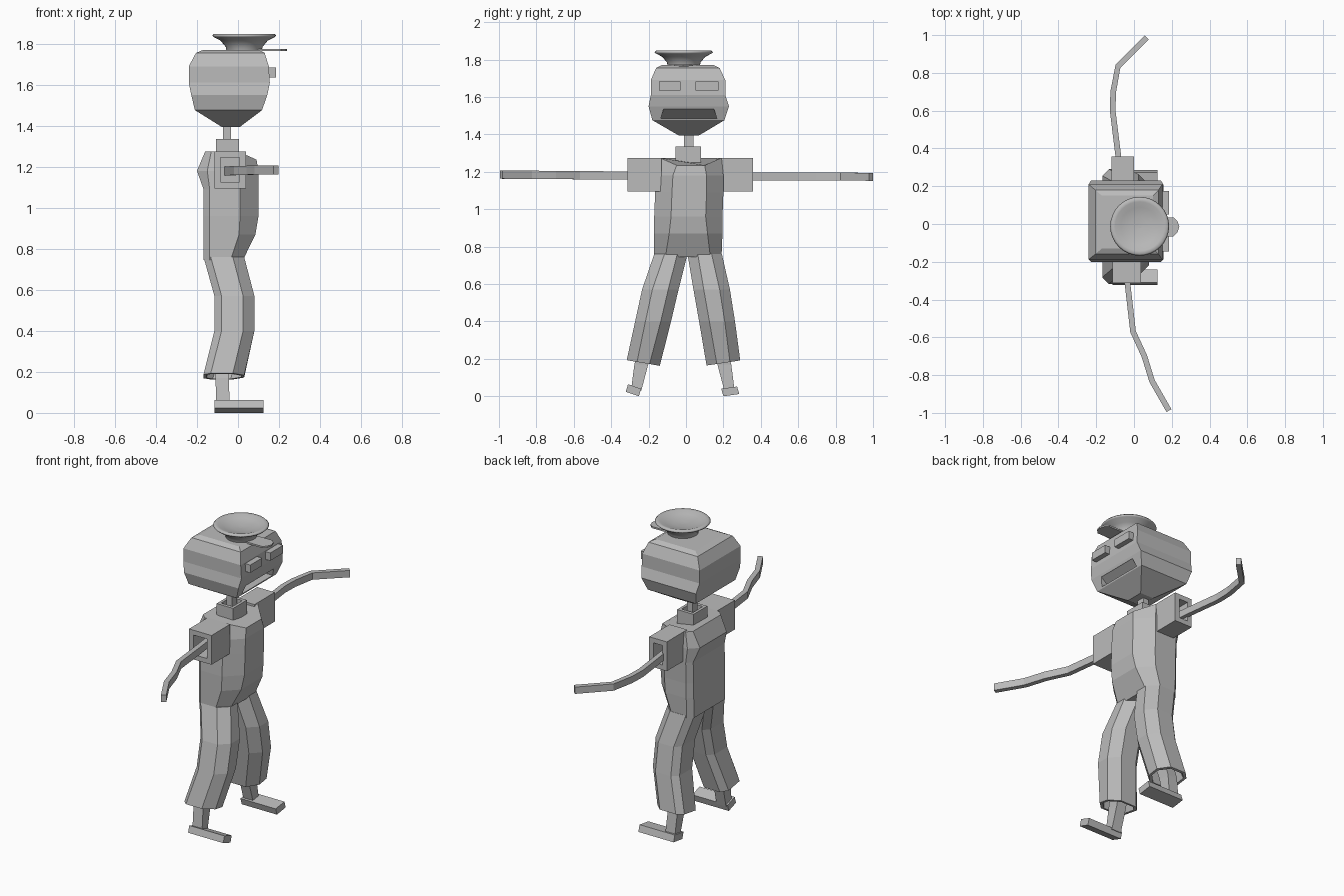
import bpy, bmesh, math
from mathutils import Vector

if "Cube" in bpy.data.objects:
    bpy.data.objects.remove(bpy.data.objects["Cube"])

grey = bpy.data.materials.new("plain grey")
grey.diffuse_color = (0.5, 0.5, 0.5, 1)
grey.use_nodes = True
grey.node_tree.nodes["Principled BSDF"].inputs["Base Color"].default_value = grey.diffuse_color


def finish(name, bm):
    bmesh.ops.recalc_face_normals(bm, faces=bm.faces)
    me = bpy.data.meshes.new(name)
    bm.to_mesh(me)
    bm.free()
    me.materials.append(grey)
    ob = bpy.data.objects.new(name, me)
    bpy.context.collection.objects.link(ob)
    return ob


def loft(name, rings):
    """Skin equal-length rings of points and cap both ends."""
    bm = bmesh.new()
    loops = [[bm.verts.new(p) for p in r] for r in rings]
    n = len(loops[0])
    for a, b in zip(loops, loops[1:]):
        for i in range(n):
            j = (i + 1) % n
            bm.faces.new((a[i], a[j], b[j], b[i]))
    bm.faces.new(loops[0])
    bm.faces.new(loops[-1])
    return finish(name, bm)


def rect(x0, x1, y0, y1, z):
    return [(x0, y0, z), (x1, y0, z), (x1, y1, z), (x0, y1, z)]


def octo(x0, x1, y0, y1, z, back=.03, front=.06, tilt=0):
    """Rectangle with cut corners; tilt raises the +y side."""
    p = [(x0 + back, y0), (x1 - front, y0), (x1, y0 + front), (x1, y1 - front),
         (x1 - front, y1), (x0 + back, y1), (x0, y1 - back), (x0, y0 + back)]
    m = (y0 + y1) / 2
    return [(x, y, z + tilt * (y - m)) for x, y in p]


def box(name, x0, x1, y0, y1, z0, z1):
    return loft(name, [rect(x0, x1, y0, y1, z0), rect(x0, x1, y0, y1, z1)])


def strip(name, path, w, h):
    """Rectangular bar following a path in plan."""
    rings = []
    pts = [Vector(p) for p in path]
    for i, p in enumerate(pts):
        d = pts[min(i + 1, len(pts) - 1)] - pts[max(i - 1, 0)]
        s = Vector((d.y, -d.x, 0)).normalized() * w / 2
        u = Vector((0, 0, h / 2))
        rings.append([p - s - u, p + s - u, p + s + u, p - s + u])
    return loft(name, rings)


# Head with a wedge cut for the mouth
head = loft("head", [
    rect(-.08, .01, -.04, .07, 1.395), rect(-.21, .117, -.18, .205, 1.476),
    rect(-.228, .143, -.20, .23, 1.55), rect(-.24, .155, -.188, .21, 1.61),
    rect(-.24, .15, -.188, .21, 1.69), rect(-.205, .13, -.16, .18, 1.755),
    rect(-.17, .10, -.13, .15, 1.77)])
cutter = loft("mouth_cutter", [[(.135, y0, 1.535), (.2, y0, 1.535), (.2, y1, 1.485), (.05, y1, 1.485)]
                               for y0, y1 in ((-.12, -.135), (.15, .165))])
cutter.hide_render = True
cutter.hide_set(True)
cut = head.modifiers.new("mouth", "BOOLEAN")
cut.object = cutter
cut.operation = "DIFFERENCE"
cut.solver = "EXACT"

# Eyes
box("left_eye", .11, .185, .05, .175, 1.636, 1.684)
box("right_eye", .11, .185, -.145, -.03, 1.636, 1.684)

# Hat: turned profile with a shallow dish on top
profile = [(.085, 1.762), (.09, 1.785), (.115, 1.815), (.148, 1.832), (.156, 1.84),
           (.148, 1.848), (.13, 1.846), (.10, 1.835), (.05, 1.826), (.01, 1.824)]
hat = loft("hat", [[(.03 + r * math.cos(k * math.tau / 32), -.012 + r * math.sin(k * math.tau / 32), z)
                    for k in range(32)] for r, z in profile])
for p in hat.data.polygons:
    p.use_smooth = len(p.vertices) == 4

# Visor
outline = [(.06, -.065), (.21, -.065), (.23, -.045), (.24, -.015), (.23, .015), (.21, .035), (.06, .035)]
loft("visor", [[(x, y, z) for x, y in outline] for z in (1.765, 1.775)])

# Neck and open collar
box("neck", -.073, -.034, -.01, .04, 1.25, 1.42)
loft("collar", [rect(-.107, .005, -.055, .08, 1.25), rect(-.107, .005, -.055, .08, 1.335),
                rect(-.09, -.012, -.035, .06, 1.335), rect(-.09, -.012, -.035, .06, 1.285)])

# Torso, with a scooped neckline at the front
top = octo(-.16, .09, -.14, .19, 1.275, .03, .09)
top = [(x, y, 1.235 if i in (2, 3) else z) for i, (x, y, z) in enumerate(top)]
loft("torso", [
    octo(-.168, .024, -.17, .19, .745, .03, .06), octo(-.168, .085, -.17, .195, .87, .03, .08),
    octo(-.168, .10, -.17, .195, .96, .03, .09), octo(-.168, .10, -.165, .20, 1.09, .03, .09),
    octo(-.20, .10, -.16, .20, 1.18, .05, .09), top])

# Trouser legs: flared, hollow at the hem
for name, spans, tilt in (
        ("left_trouser", ((.008, .192), (.04, .235), (.07, .262), (.11, .29)), .15),
        ("right_trouser", ((-.17, .008), (-.235, -.04), (-.272, -.08), (-.317, -.14)), -.17)):
    xs = ((-.168, .03, .76), (-.115, .08, .57), (-.115, .08, .40), (-.168, .03, .178))
    rings = [octo(x0, x1, y0, y1, z, .035, .055, tilt if z < .3 else 0)
             for (x0, x1, z), (y0, y1) in zip(xs, spans)]
    a, b = spans[3]
    rings.append(octo(-.153, .015, a + .015, b - .015, .178, .03, .05, tilt))
    a, b = spans[2]
    rings.append(octo(-.10, .06, a + .02, b - .02, .36, .03, .05))
    loft(name, rings)

# Shins and tilted feet
for name, s, off in (("left", 1, 0), ("right", -1, .034)):
    loft(name + "_shin", [rect(x0, x1, *sorted((s * (a + off), s * (b + off))), z) for x0, x1, a, b, z in (
        (-.105, -.04, .205, .26, .03), (-.11, -.045, .168, .242, .17), (-.10, -.03, .10, .18, .40))])
    t = .012 if s > 0 else -.012
    y0, y1 = (.20, .285) if s > 0 else (-.322, -.252)
    lift = .012 if s > 0 else -.024
    loft(name + "_foot", [[(x, y0, .012 - min(lift, 0) - .012), (x, y1, max(lift, 0)),
                           (x, y1 - t, .04 + max(lift, 0)), (x, y0 - t, .04 + max(-lift, 0))]
                          for x in (-.115, .125)])

# Open box sleeves
for name, stations in (
        ("left", ((.16, 0), (.358, 0), (.358, .03), (.22, .03))),
        ("right", ((-.13, 0), (-.312, 0), (-.312, .03), (-.20, .03)))):
    x0, x1 = (-.12, .0) if name == "left" else (-.115, .038)
    loft(name + "_sleeve", [[(x0 + d, y, 1.095 + d), (x1 - d, y, 1.095 + d),
                             (x1 - d, y, 1.275 - d), (x0 + d, y, 1.275 - d)] for y, d in stations])

# Arms
strip("left_arm", [(-.065, .18, 1.175), (-.083, .36, 1.175), (-.113, .60, 1.175), (-.11, .70, 1.175),
                   (-.085, .835, 1.175), (.068, .988, 1.173)], .03, .042)
strip("right_arm", [(-.055, -.16, 1.18), (-.035, -.31, 1.18), (-.005, -.57, 1.182), (.055, -.70, 1.183),
                    (.095, -.83, 1.184), (.185, -.988, 1.185)], .03, .044)
